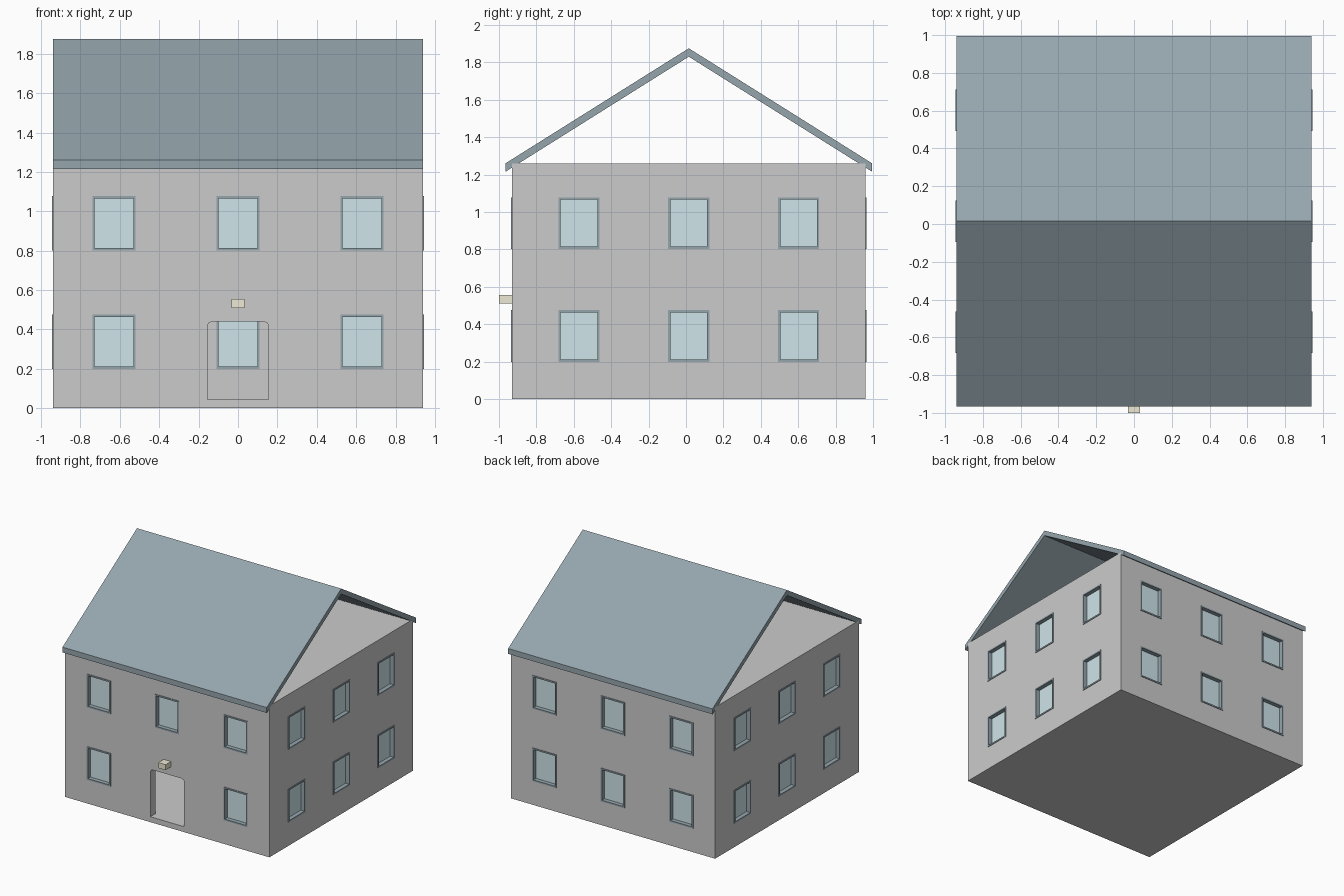
import bpy, bmesh
from math import pi
from mathutils import Matrix, Vector

if "Cube" in bpy.data.objects:
    bpy.data.objects.remove(bpy.data.objects["Cube"])

CY = 0.015                    # house centre in y
HX, HY, TOP = 0.94, 0.945, 1.26
WALL, SLAB = 0.07, 0.045      # wall and floor thickness
WIN_W, WIN_H, BAR = 0.22, 0.276, 0.012


def material(name, rgb):
    m = bpy.data.materials.new(name)
    m.diffuse_color = (*rgb, 1)
    m.use_nodes = True
    m.node_tree.nodes["Principled BSDF"].inputs["Base Color"].default_value = m.diffuse_color
    return m


def add_box(bm, lo, hi, matrix=Matrix()):
    lo, hi = Vector(lo), Vector(hi)
    m = matrix @ Matrix.Translation((lo + hi) / 2) @ Matrix.Diagonal((*(hi - lo), 1))
    bmesh.ops.create_cube(bm, size=1, matrix=m)


def add_prism(bm, points, offset):
    face = bm.faces.new([bm.verts.new(p) for p in points])
    moved = bmesh.ops.extrude_face_region(bm, geom=[face])["geom"]
    verts = [v for v in moved if isinstance(v, bmesh.types.BMVert)]
    bmesh.ops.translate(bm, verts=verts, vec=offset)


def finish(name, bm, mat=None):
    bmesh.ops.recalc_face_normals(bm, faces=bm.faces)
    mesh = bpy.data.meshes.new(name)
    bm.to_mesh(mesh)
    bm.free()
    ob = bpy.data.objects.new(name, mesh)
    bpy.context.collection.objects.link(ob)
    if mat:
        mesh.materials.append(mat)
    return ob


slate = material("slate", (0.30, 0.38, 0.42))
glass = material("glass", (0.62, 0.78, 0.82))
cream = material("cream", (0.86, 0.82, 0.66))

# Window positions: local -y faces outwards on each of the four sides
windows = []
for side in range(4):
    half, gap = (HY, 0.63) if side % 2 == 0 else (HX, 0.587)
    turn = Matrix.Translation((0, CY, 0)) @ Matrix.Rotation(side * pi / 2, 4, "Z")
    for col in (-1, 0, 1):
        for z in (0.337, 0.94):
            if side == 0 and col == 0 and z < 0.5:
                continue      # the doorway takes this place
            windows.append(turn @ Matrix.Translation((col * gap, -half, z)))

# Hollow walls with floor and ceiling
bm = bmesh.new()
add_box(bm, (-HX, CY - HY, 0), (HX, CY + HY, TOP))
walls = finish("walls", bm)

bm = bmesh.new()
add_box(bm, (-HX + WALL, CY - HY + WALL, SLAB), (HX - WALL, CY + HY - WALL, TOP - SLAB))
room_cutter = finish("room_cutter", bm)

# Window and door openings
bm = bmesh.new()
w, h = WIN_W / 2, WIN_H / 2
for m in windows:
    add_box(bm, (-w, -0.05, -h), (w, WALL + 0.03, h), m)
door = [(-0.155, SLAB), (0.155, SLAB), (0.155, 0.422), (0.147, 0.434), (0.13, 0.44),
        (-0.13, 0.44), (-0.147, 0.434), (-0.155, 0.422)]
add_prism(bm, [(x, CY - HY - 0.05, z) for x, z in door], (0, WALL + 0.08, 0))
opening_cutter = finish("opening_cutter", bm)

for cutter in (room_cutter, opening_cutter):
    mod = walls.modifiers.new(cutter.name, "BOOLEAN")
    mod.operation = "DIFFERENCE"
    mod.solver = "EXACT"
    mod.object = cutter
    cutter.hide_render = True
    cutter.hide_set(True)

# Window frames and panes
frames, panes = bmesh.new(), bmesh.new()
y0, y1 = -0.005, WALL + 0.005
for m in windows:
    for s in (-1, 1):
        xs = sorted((s * w, s * (w - BAR)))
        zs = sorted((s * h, s * (h - BAR)))
        add_box(frames, (xs[0], y0, -h), (xs[1], y1, h), m)
        add_box(frames, (-w + BAR, y0, zs[0]), (w - BAR, y1, zs[1]), m)
    add_box(panes, (-w + BAR, 0.03, -h + BAR), (w - BAR, 0.04, h - BAR), m)
finish("window_frames", frames, slate)
finish("window_panes", panes, glass)

# Gable roof, open at both ends
bm = bmesh.new()
profile = [(-0.98, 1.215), (-0.98, 1.26), (0, 1.875), (0.98, 1.26), (0.98, 1.215), (0, 1.83)]
add_prism(bm, [(-HX, CY + y, z) for y, z in profile], (2 * HX, 0, 0))
finish("roof", bm, slate)

# Lamp over the door
bm = bmesh.new()
add_box(bm, (-0.033, -1.0, 0.51), (0.033, CY - HY, 0.555))
finish("door_lamp", bm, cream)
